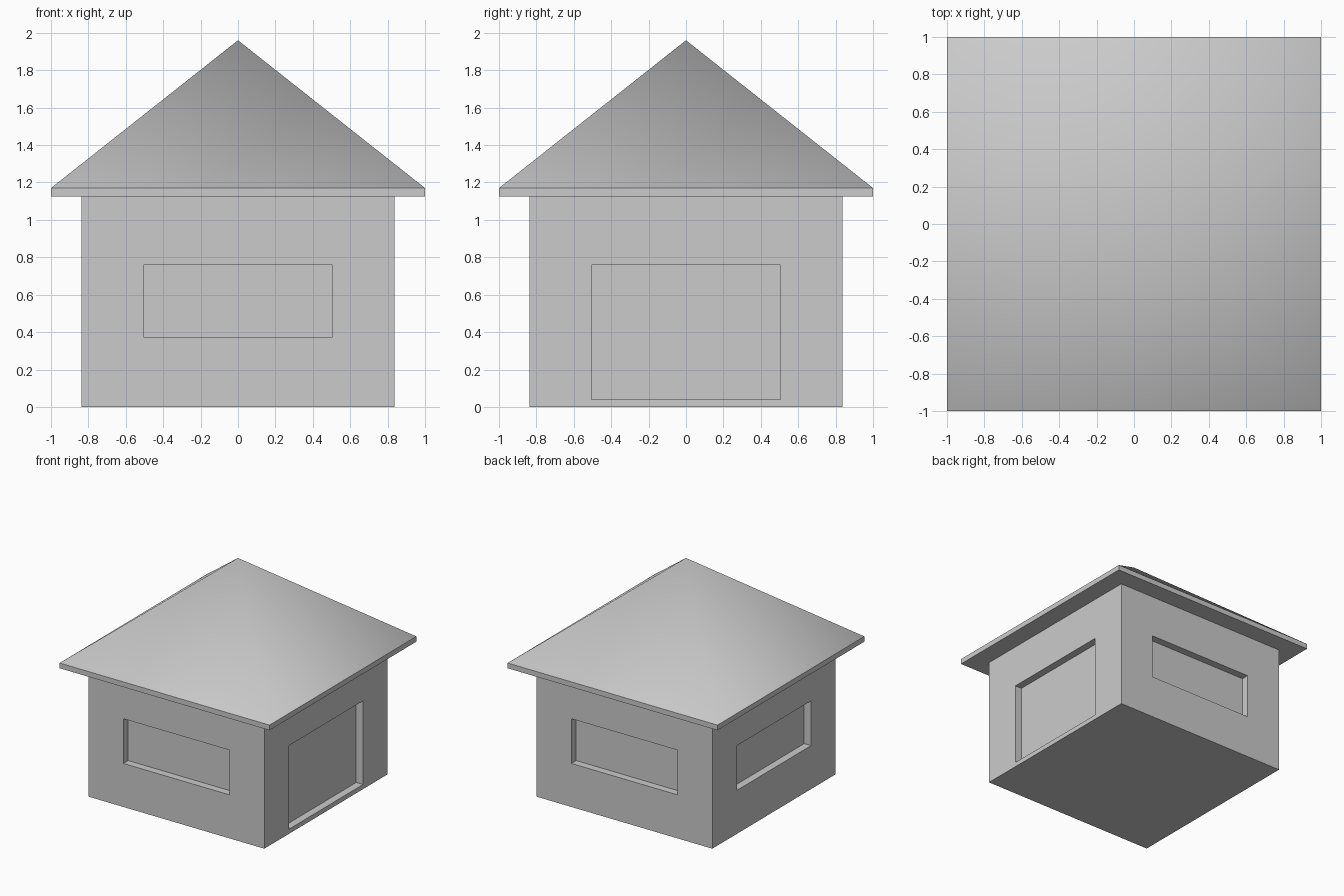
import bpy, bmesh
from math import pi
from mathutils import Matrix, Vector

if "Cube" in bpy.data.objects:
    bpy.data.objects.remove(bpy.data.objects["Cube"])

WALL, EAVE_Z, DEPTH = 0.838, 1.125, 0.065


def add_object(name, bm):
    bmesh.ops.remove_doubles(bm, verts=bm.verts, dist=1e-5)
    bmesh.ops.recalc_face_normals(bm, faces=bm.faces)
    mesh = bpy.data.meshes.new(name)
    bm.to_mesh(mesh)
    bm.free()
    obj = bpy.data.objects.new(name, mesh)
    bpy.context.collection.objects.link(obj)
    return obj


def wall_side(bm, turn, z0, z1, half=0.505):
    """One wall with a recessed rectangular opening, turned about z."""
    rot = Matrix.Rotation(turn, 3, 'Z')

    def ring(w, lo, hi, y):
        return [bm.verts.new(rot @ Vector(p)) for p in
                ((-w, y, lo), (w, y, lo), (w, y, hi), (-w, y, hi))]

    rings = [ring(WALL, 0, EAVE_Z, -WALL),
             ring(half, z0, z1, -WALL),
             ring(half, z0, z1, -WALL + DEPTH)]
    for a, b in zip(rings, rings[1:]):
        for i in range(4):
            j = (i + 1) % 4
            bm.faces.new((a[i], a[j], b[j], b[i]))
    bm.faces.new(rings[-1])


# Walls: door on the right side, windows on the other three
bm = bmesh.new()
for k in range(4):
    wall_side(bm, k * pi / 2, 0.04 if k == 1 else 0.375, 0.76)
for z in (0, EAVE_Z):
    bm.faces.new([bm.verts.new((x * WALL, y * WALL, z))
                  for x, y in ((-1, -1), (1, -1), (1, 1), (-1, 1))])
add_object("house_walls", bm)

# Roof: flat eave slab whose top is poked up into a smooth-shaded pyramid
bm = bmesh.new()
bmesh.ops.create_cube(bm, size=2, matrix=Matrix.Translation((0, 0, 1.1475))
                      @ Matrix.Diagonal((1, 1, 0.0225, 1)))
top = max(bm.faces, key=lambda f: f.calc_center_median().z)
for e in top.edges:
    e.smooth = False
poked = bmesh.ops.poke(bm, faces=[top])
poked["verts"][0].co.z = 1.96
for f in poked["faces"]:
    f.smooth = True
add_object("roof", bm)
